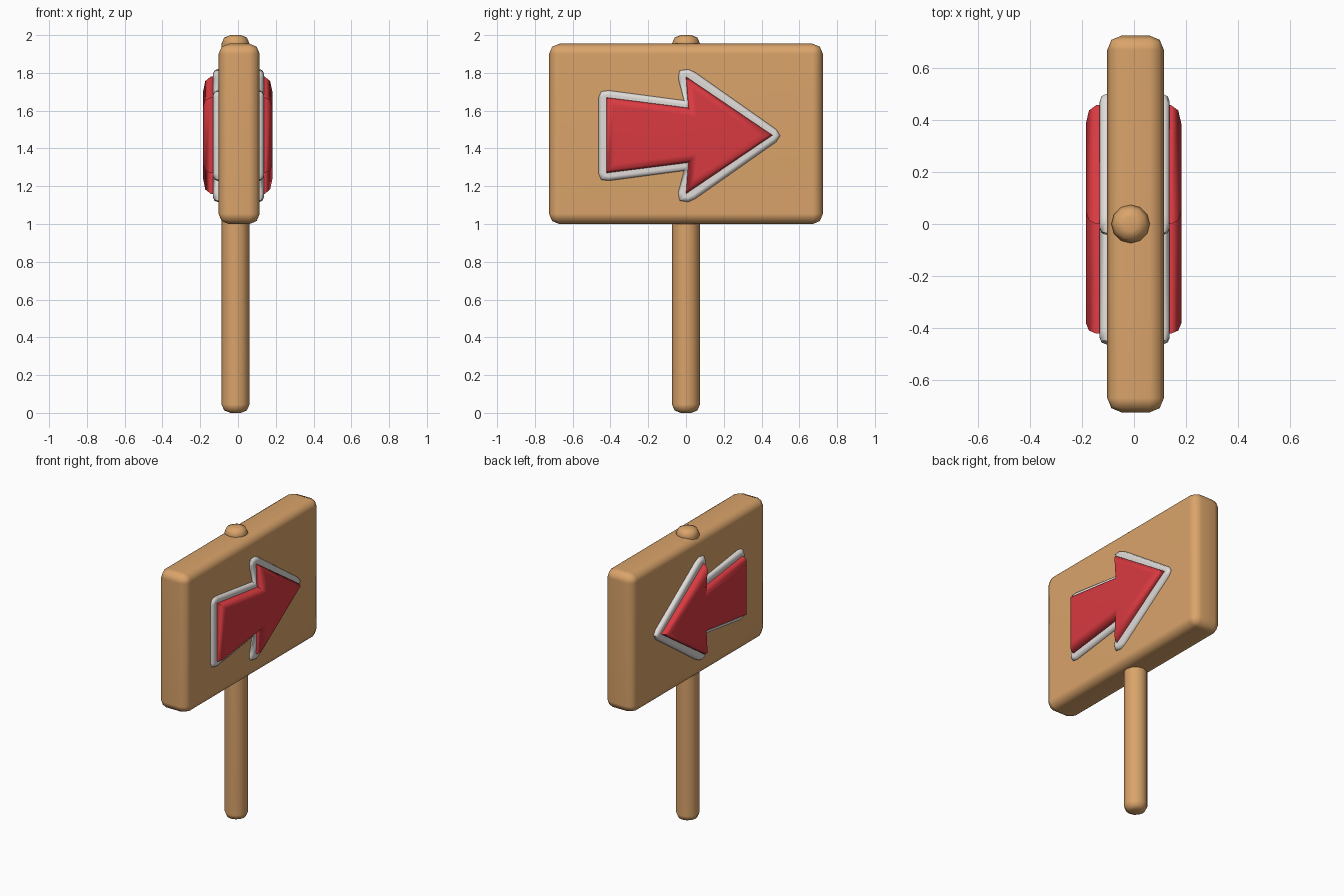
import bpy
import bmesh
import math
from mathutils import Vector

if "Cube" in bpy.data.objects:
    bpy.data.objects.remove(bpy.data.objects["Cube"], do_unlink=True)


def material(name, rgb):
    mat = bpy.data.materials.new(name)
    mat.use_nodes = True
    color = (*rgb, 1.0)
    mat.diffuse_color = color
    mat.node_tree.nodes["Principled BSDF"].inputs["Base Color"].default_value = color
    return mat


wood = material("warm wood", (0.70, 0.37, 0.145))
white = material("off white", (0.74, 0.71, 0.69))
red = material("red", (0.69, 0.042, 0.052))


def finish(name, bm, edges, width, mat):
    """Round the given edges and turn the mesh into a smooth-shaded object."""
    bmesh.ops.bevel(bm, geom=edges, offset=width, offset_type='OFFSET',
                    segments=2, profile=0.5, affect='EDGES', clamp_overlap=False)
    bmesh.ops.recalc_face_normals(bm, faces=bm.faces)
    mesh = bpy.data.meshes.new(name)
    bm.to_mesh(mesh)
    bm.free()
    mesh.materials.append(mat)
    obj = bpy.data.objects.new(name, mesh)
    bpy.context.collection.objects.link(obj)
    bpy.ops.object.select_all(action='DESELECT')
    obj.select_set(True)
    bpy.context.view_layer.objects.active = obj
    bpy.ops.object.shade_smooth_by_angle(angle=math.radians(50))
    normals = obj.modifiers.new("Weighted normals", 'WEIGHTED_NORMAL')
    normals.keep_sharp = True
    return obj


def prism(name, outline, x0, x1, width, mat):
    """Extrude a side outline (y, z) across x and round both rims."""
    bm = bmesh.new()
    face = bm.faces.new([bm.verts.new((x0, y, z)) for y, z in outline])
    made = bmesh.ops.extrude_face_region(bm, geom=[face], use_keep_orig=True)
    bmesh.ops.translate(bm, vec=Vector((x1 - x0, 0, 0)),
                        verts=[v for v in made["geom"] if isinstance(v, bmesh.types.BMVert)])
    rims = [e for e in bm.edges if abs(e.verts[0].co.x - e.verts[1].co.x) < 1e-5]
    return finish(name, bm, rims, width, mat)


def mirrored(upper, middle):
    """Complete an upper outline with its reflection below the middle height."""
    lower = [(y, 2 * middle - z) for y, z in reversed(upper) if abs(z - middle) > 1e-4]
    return upper + lower


# Round post running up through the board
bm = bmesh.new()
bmesh.ops.create_cone(bm, cap_ends=True, segments=12, radius1=0.074,
                      radius2=0.074, depth=2.0)
bmesh.ops.translate(bm, verts=bm.verts, vec=Vector((-0.013, 0, 1.0)))
ends = [e for e in bm.edges if abs(e.verts[0].co.z - e.verts[1].co.z) < 1e-5]
finish("post", bm, ends, 0.045, wood)

# Thick board with rounded edges
bm = bmesh.new()
bmesh.ops.create_cube(bm, size=1.0)
bmesh.ops.scale(bm, verts=bm.verts, vec=Vector((0.218, 1.45, 0.955)))
bmesh.ops.translate(bm, verts=bm.verts, vec=Vector((0.006, 0, 1.477)))
finish("board", bm, list(bm.edges), 0.055, wood)

# White arrow border with clipped corners, showing on both faces
border = [(-0.463, 1.67), (-0.45, 1.702), (-0.41, 1.708), (-0.012, 1.655),
          (-0.042, 1.77), (-0.035, 1.813), (0.012, 1.82), (0.05, 1.803),
          (0.478, 1.502), (0.5, 1.468)]
prism("arrow_border", mirrored(border, 1.468), -0.132, 0.137, 0.024, white)

# Raised red arrow, showing on both faces
arrow = [(-0.422, 1.67), (0.012, 1.615), (0.0, 1.78), (0.458, 1.47)]
prism("arrow", mirrored(arrow, 1.47), -0.185, 0.182, 0.04, red)
